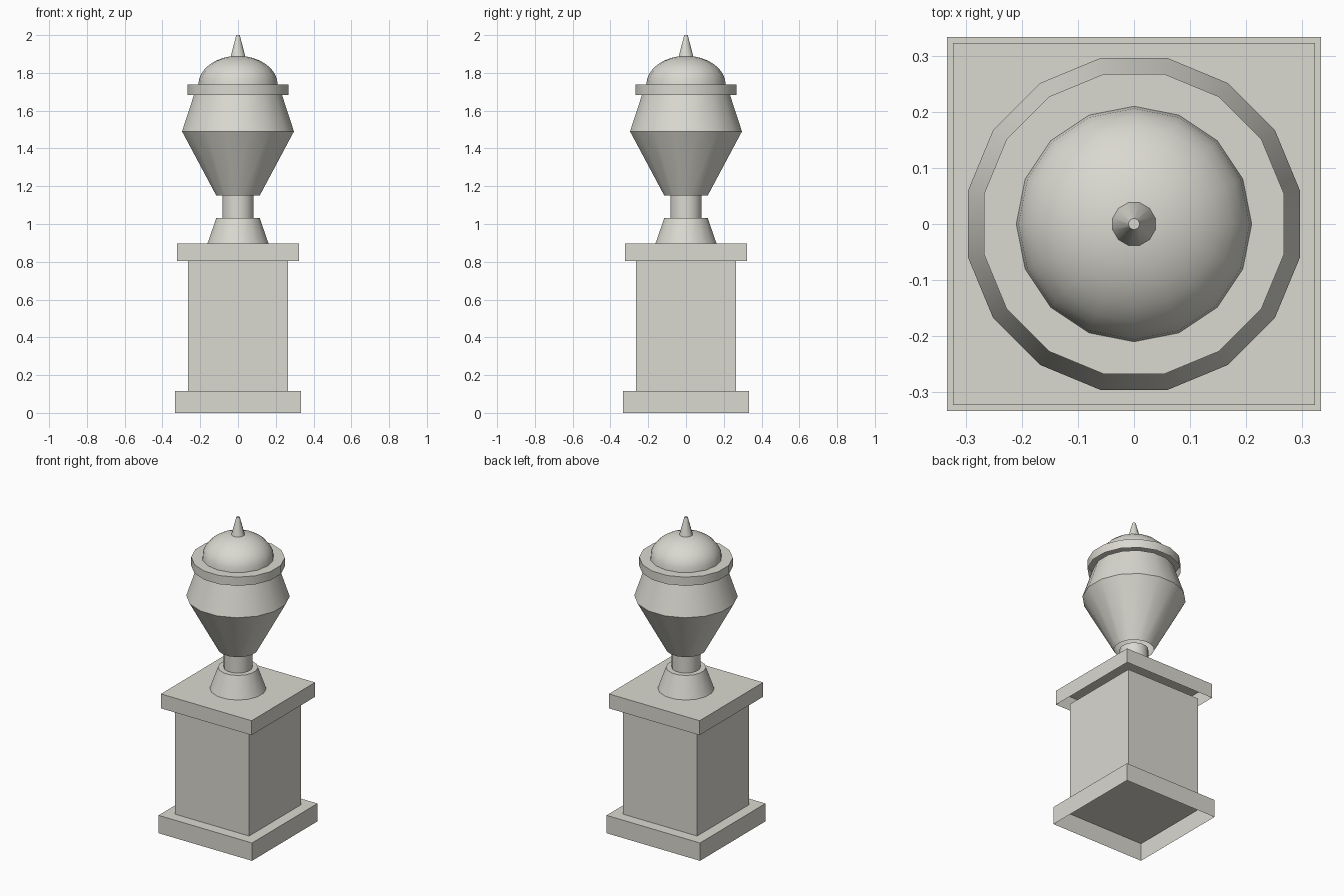
import bpy, bmesh, math

if "Cube" in bpy.data.objects:
    bpy.data.objects.remove(bpy.data.objects["Cube"])

stone = bpy.data.materials.new("pale_stone")
stone.diffuse_color = (0.70, 0.69, 0.63, 1)
stone.use_nodes = True
stone.node_tree.nodes["Principled BSDF"].inputs["Base Color"].default_value = stone.diffuse_color


def loft(name, sides, rings, turn=0.0, smooth=True):
    """Stack of regular polygons (radius, z); closed on top, open underneath."""
    bm = bmesh.new()
    loops = []
    for r, z in rings:
        loops.append([bm.verts.new((r * math.cos(turn + 2 * math.pi * i / sides),
                                    r * math.sin(turn + 2 * math.pi * i / sides), z))
                      for i in range(sides)])
    for a, b in zip(loops, loops[1:]):
        for i in range(sides):
            j = (i + 1) % sides
            bm.faces.new((a[i], a[j], b[j], b[i]))
    bm.faces.new(loops[-1])
    mesh = bpy.data.meshes.new(name)
    bm.to_mesh(mesh)
    bm.free()
    mesh.materials.append(stone)
    ob = bpy.data.objects.new(name, mesh)
    bpy.context.collection.objects.link(ob)
    if smooth:
        bpy.ops.object.select_all(action='DESELECT')
        ob.select_set(True)
        bpy.context.view_layer.objects.active = ob
        bpy.ops.object.shade_smooth_by_angle(angle=math.radians(32))
    return ob


# Square pedestal: plinth, pillar and cap slab
for name, half, z0, z1 in (("plinth", 0.333, 0.0, 0.115),
                           ("pillar", 0.264, 0.115, 0.803),
                           ("cap_slab", 0.323, 0.803, 0.896)):
    loft(name, 4, [(half * math.sqrt(2), z0), (half * math.sqrt(2), z1)],
         math.pi / 4, smooth=False)

# Sixteen-sided urn parts
half_step = math.pi / 16
for name, rings in (("urn_foot", [(0.165, 0.896), (0.117, 1.032)]),
                    ("urn_neck", [(0.084, 1.032), (0.084, 1.15)]),
                    ("urn_bowl", [(0.117, 1.15), (0.302, 1.49)]),
                    ("urn_shoulder", [(0.302, 1.49), (0.238, 1.682)]),
                    ("urn_rim", [(0.273, 1.682), (0.273, 1.738)])):
    loft(name, 16, rings, half_step)

# Domed lid
steps = 8
loft("lid_dome", 16,
     [(0.209 * math.cos(math.pi / 2 * k / steps) + 0.001,
       1.738 + 0.152 * math.sin(math.pi / 2 * k / steps)) for k in range(steps + 1)])

# Pointed finial
loft("finial", 12, [(0.040, 1.885), (0.010, 2.0)], math.pi / 12)
